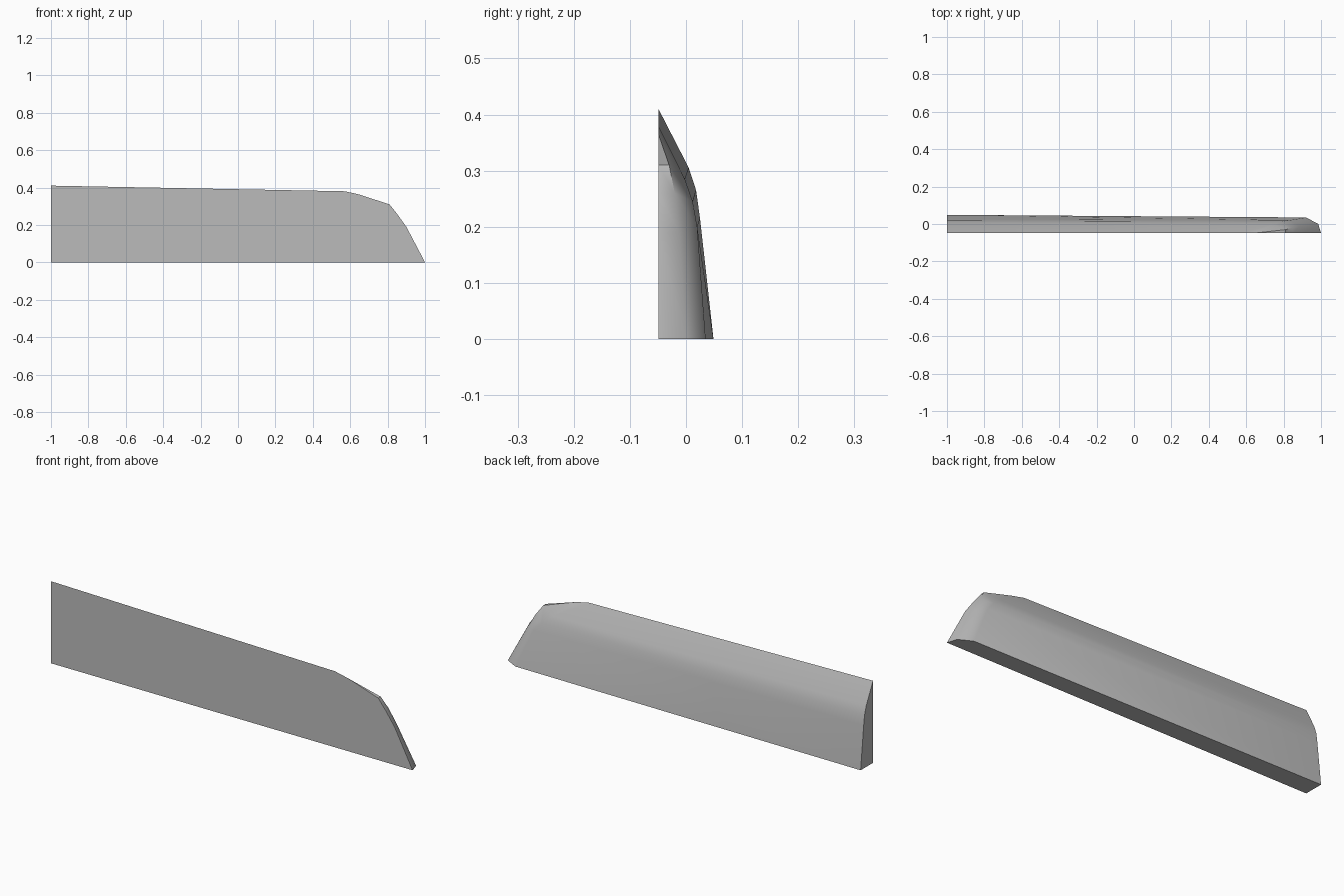
import bpy, bmesh, math

cube = bpy.data.objects.get("Cube")
if cube:
    bpy.data.objects.remove(cube, do_unlink=True)

grey = bpy.data.materials.new("plain_grey")
grey.use_nodes = True
grey.diffuse_color = (0.5, 0.5, 0.5, 1)
grey.node_tree.nodes["Principled BSDF"].inputs["Base Color"].default_value = (0.5, 0.5, 0.5, 1)

# Cross-sections from the square end to the rounded tip, each from base to crest
FRONT = -0.049
square_end = [(-1, 0.049, 0), (-1, 0.025, 0.215), (-1, 0.018, 0.265),
              (-1, 0.005, 0.305), (-1, FRONT, 0.41)]
corner = [(0.92, 0.035, 0), (0.83, 0.02, 0.2), (0.79, 0.012, 0.245),
          (0.74, -0.002, 0.285), (0.57, FRONT, 0.38)]
tip = [(0.985, 0, 0), (0.885, -0.012, 0.19), (0.845, -0.02, 0.26),
       (0.81, -0.03, 0.31), (0.64, FRONT, 0.365)]
front_edge = [(1, FRONT, 0), (0.9, FRONT, 0.19), (0.85, FRONT, 0.26), (0.81, FRONT, 0.31)]

bm = bmesh.new()
rings = [[bm.verts.new(p) for p in ring] for ring in (square_end, corner, tip, front_edge)]
rings[3].append(rings[2][4])  # the tip and front edge meet at the crest

# Curved back and tip
for a, b in zip(rings, rings[1:]):
    for i in range(4):
        quad = [a[i], b[i], b[i + 1], a[i + 1]]
        face = bm.faces.new(list(dict.fromkeys(quad)))
        face.smooth = len(face.verts) == 4

# Flat underside, square end and front
end, curve, nose, edge = rings
foot = bm.verts.new((-1, FRONT, 0))
bm.faces.new([foot, edge[0], nose[0], curve[0], end[0]])
bm.faces.new([foot] + end)
bm.faces.new([foot] + edge + [curve[4], end[4]])

bmesh.ops.recalc_face_normals(bm, faces=bm.faces)
for e in bm.edges:
    e.smooth = e.calc_face_angle(math.pi) < math.radians(42)

mesh = bpy.data.meshes.new("tapered_panel")
bm.to_mesh(mesh)
bm.free()
mesh.materials.append(grey)
panel = bpy.data.objects.new("tapered_panel", mesh)
bpy.context.collection.objects.link(panel)
